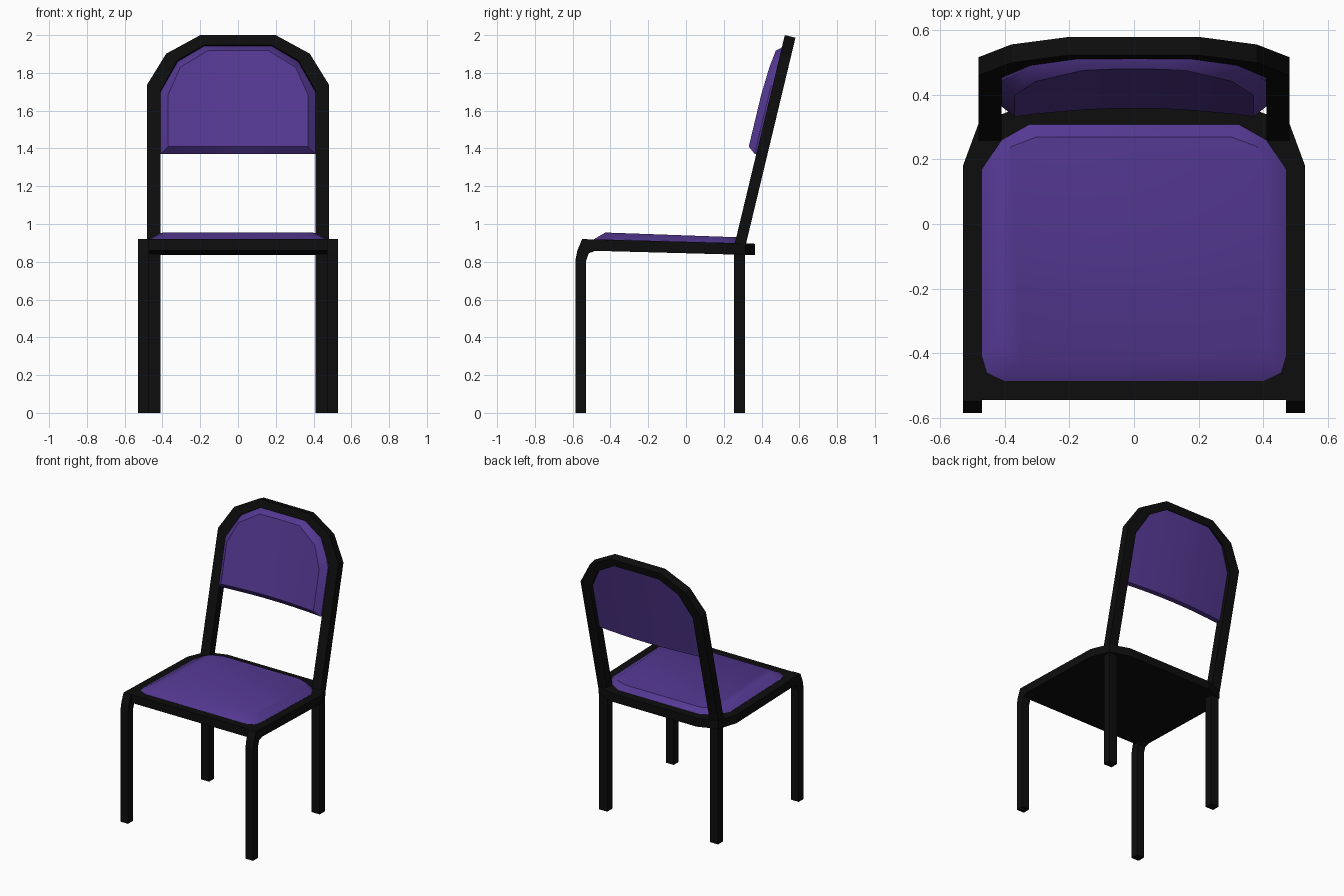
import bpy, bmesh
from mathutils import Vector

if "Cube" in bpy.data.objects:
    bpy.data.objects.remove(bpy.data.objects["Cube"])


def material(name, rgb):
    m = bpy.data.materials.new(name)
    m.diffuse_color = (*rgb, 1)
    m.use_nodes = True
    m.node_tree.nodes["Principled BSDF"].inputs["Base Color"].default_value = m.diffuse_color
    return m


BLACK = material("black_metal", (0.004, 0.004, 0.004))
PURPLE = material("purple_fabric", (0.09, 0.04, 0.29))


def loft(name, loops, mat, strips=False, smooth=False):
    """Skin matching closed loops and cap both ends (as quad strips if asked)."""
    bm = bmesh.new()
    rings = [[bm.verts.new(p) for p in loop] for loop in loops]
    n = len(rings[0])
    for a, b in zip(rings, rings[1:]):
        for i in range(n):
            j = (i + 1) % n
            bm.faces.new((a[i], a[j], b[j], b[i]))
    for r in (rings[0], rings[-1]):
        if strips:
            for i in range(n // 2 - 1):
                bm.faces.new((r[i], r[i + 1], r[n - 2 - i], r[n - 1 - i]))
        else:
            bm.faces.new(r)
    bmesh.ops.recalc_face_normals(bm, faces=bm.faces)
    me = bpy.data.meshes.new(name)
    bm.to_mesh(me)
    bm.free()
    me.materials.append(mat)
    ob = bpy.data.objects.new(name, me)
    bpy.context.collection.objects.link(ob)
    if smooth:
        bpy.ops.object.select_all(action='DESELECT')
        ob.select_set(True)
        bpy.context.view_layer.objects.active = ob
        bpy.ops.object.shade_smooth_by_angle(angle=0.6)
    return ob


def mirrored(half):
    """Close a right-hand outline by repeating it on the left."""
    return half + [(-x, y) for x, y in reversed(half)]


def frame_top(y):
    return 0.92 - 0.027 * (y + 0.55)


# Front legs bending into the side rails, and back legs
leg_profile = [(-0.585, 0), (-0.585, 0.81), (-0.575, 0.86), (-0.55, 0.92),
               (0.18, frame_top(0.18)), (0.18, frame_top(0.18) - 0.06),
               (-0.48, 0.858), (-0.515, 0.845), (-0.53, 0.80), (-0.53, 0)]
back_profile = [(0.255, 0), (0.255, 0.86), (0.313, 0.86), (0.313, 0)]
for side, s in (("right", 1), ("left", -1)):
    for name, prof, x0, x1 in (("front_leg_and_rail", leg_profile, 0.47, 0.53),
                               ("back_leg", back_profile, 0.41, 0.475)):
        loft(f"{name}_{side}", [[(s * x, y, z) for y, z in prof] for x in (x0, x1)], BLACK)

# Seat pan
pan = mirrored([(0.495, -0.545), (0.528, -0.53), (0.53, 0.18), (0.48, 0.315), (0.34, 0.365)])
loft("seat_frame", [[(x, y, frame_top(y) - d) for x, y in pan] for d in (0.06, 0)], BLACK)

# Seat cushion with sloping edge
outer = mirrored([(0.40, -0.487), (0.455, -0.46), (0.47, -0.41),
                  (0.47, 0.17), (0.41, 0.26), (0.325, 0.308)])
inner = mirrored([(0.35, -0.427), (0.395, -0.405), (0.41, -0.36),
                  (0.41, 0.20), (0.38, 0.24), (0.30, 0.27)])
loft("seat_cushion", [[(x, y, frame_top(y) - 0.005) for x, y in outer],
                      [(x, y, frame_top(y) + 0.001) for x, y in outer],
                      [(x, y, 0.955 - 0.036 * (y + 0.43)) for x, y in inner]],
     PURPLE, smooth=True)

# Leaning back frame
LEAN = 0.24
normal = Vector((0, 1, -LEAN)).normalized()


def on_back(x, z, off):
    return Vector((x, 0.289 + LEAN * (z - 0.9), z)) + normal * off


arch_out = [(0.482, 0.88), (0.482, 1.73), (0.38, 1.895), (0.20, 1.993)]
arch_in = [(0.41, 0.88), (0.41, 1.70), (0.32, 1.86), (0.18, 1.94)]
arch = mirrored(arch_out) + [(-x, z) for x, z in arch_in] + list(reversed(arch_in))
loft("back_frame", [[on_back(x, z, d) for x, z in arch] for d in (-0.029, 0.029)], BLACK)


# Curved back cushion, hollow towards the sitter
def pad_loop(cols, bottom, off, bow):
    pts = [(x, z) for x, z in cols] + [(x, bottom) for x, z in reversed(cols)]
    loop = []
    for x, z in pts:
        p = on_back(x, z, 0)
        p.y += off + bow * (1 - (x / 0.41) ** 2)
        loop.append(p)
    return loop


def columns(side):
    top = side[-1][1]
    half = side + [(side[-1][0] / 2, top)]
    return half + [(0, top)] + [(-x, z) for x, z in reversed(half)]


edge = columns([(0.41, 1.70), (0.32, 1.86), (0.18, 1.942)])
face = columns([(0.37, 1.685), (0.305, 1.83), (0.16, 1.918)])
loft("back_cushion", [pad_loop(edge, 1.37, 0.0, 0.025),
                      pad_loop(edge, 1.37, -0.038, 0.025),
                      pad_loop(face, 1.41, -0.085, 0.032)],
     PURPLE, strips=True, smooth=True)
